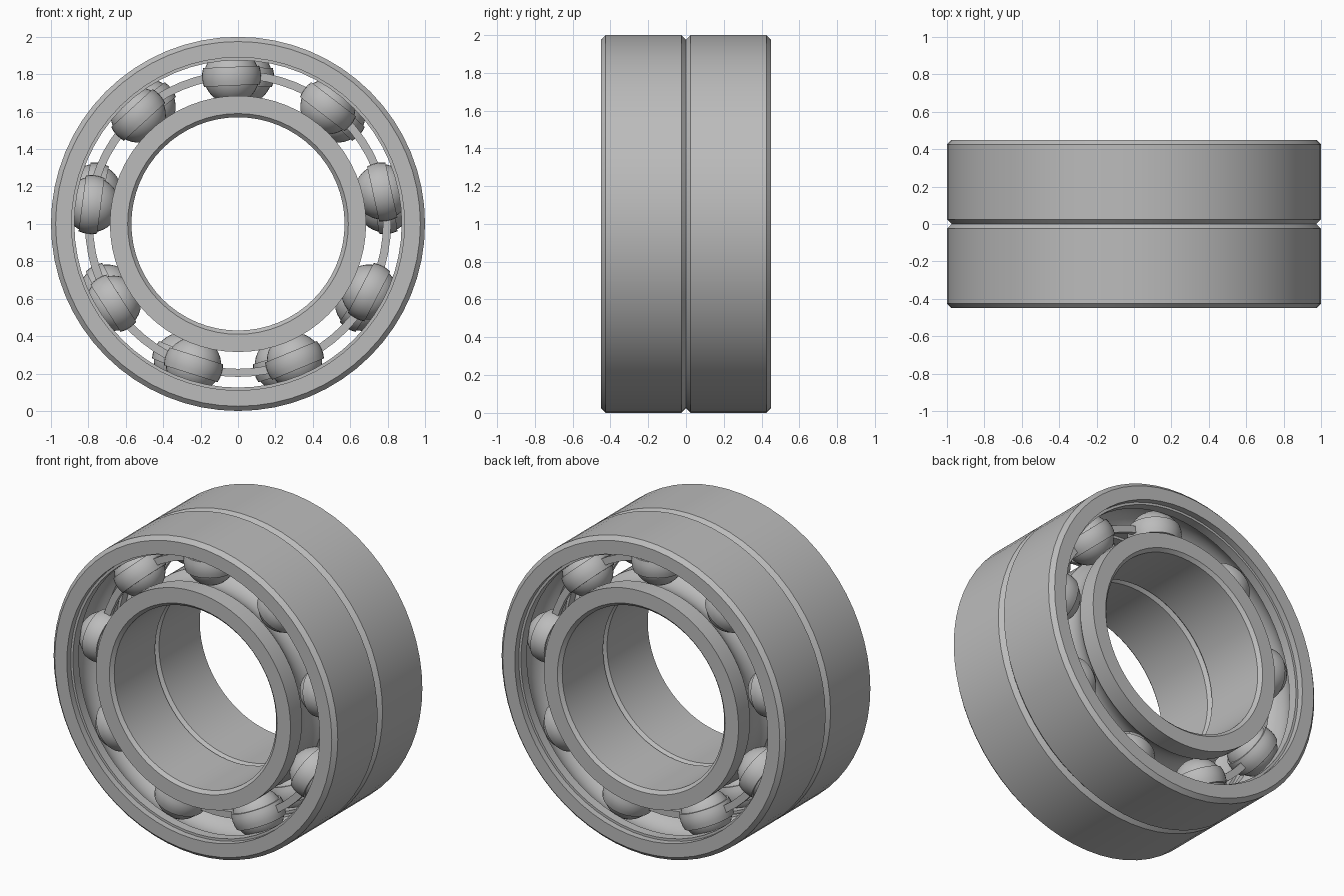
import bpy, bmesh
from math import radians, sin, cos, asin, pi
from mathutils import Matrix

if "Cube" in bpy.data.objects:
    bpy.data.objects.remove(bpy.data.objects["Cube"])

STEEL = (0.5, 0.5, 0.5, 1)
mat = bpy.data.materials.new("steel grey")
mat.use_nodes = True
mat.diffuse_color = STEEL
mat.node_tree.nodes["Principled BSDF"].inputs["Base Color"].default_value = STEEL

HALF = 0.225       # half the width of one bearing
PITCH = 0.79       # radius of the circle of ball centres
BALL = 0.148
RACE = 0.152       # groove radius
CHAMFER = 0.025
COUNT = 9
START = 92.5


def lathe(bm, profile, steps, matrix, closed=True):
    """Revolve (radius, height) points around z, then place with matrix."""
    rings = []
    for i in range(steps):
        a = 2 * pi * i / steps
        rings.append([bm.verts.new(matrix @ Matrix.Rotation(a, 4, 'Z')
                                   @ Matrix.Translation((r, 0, h)).to_translation())
                      for r, h in profile])
    n = len(profile)
    for i in range(steps):
        a, b = rings[i], rings[(i + 1) % steps]
        for j in range(n if closed else n - 1):
            k = (j + 1) % n
            bm.faces.new((a[j], b[j], b[k], a[k]))


def finish(name, bm):
    """Weld, orient and shade the mesh."""
    bmesh.ops.remove_doubles(bm, verts=bm.verts, dist=0.0001)
    bmesh.ops.recalc_face_normals(bm, faces=bm.faces)
    mesh = bpy.data.meshes.new(name)
    bm.to_mesh(mesh)
    bm.free()
    mesh.materials.append(mat)
    mesh.shade_smooth()
    mesh.set_sharp_from_angle(angle=radians(30))
    return mesh


def groove(land, side, steps=10):
    """Arc of the ball race, from +height to -height, cut into a land radius."""
    a0 = asin(abs(land - PITCH) / RACE)
    angles = [a0 + (pi - 2 * a0) * i / steps for i in range(steps + 1)]
    return [(PITCH + side * RACE * sin(a), RACE * cos(a)) for a in angles]


def mirrored(points):
    return points + [(r, -h) for r, h in reversed(points)]


def ring_mesh(name, outside, inside):
    bm = bmesh.new()
    lathe(bm, mirrored(outside) + inside, 64, Matrix.Rotation(pi / 2, 4, 'X'))
    return finish(name, bm)


# Outer ring: chamfered rim, stepped mouth and ball race
race = groove(0.875, 1)[::-1]
mouth = [(0.89, HALF), (0.89, HALF - 0.04), (0.875, HALF - 0.04)]
outer_inside = [(r, -h) for r, h in mouth] + race + mouth[::-1]
outer = ring_mesh("outer_ring", [(1 - CHAMFER, HALF), (1, HALF - CHAMFER)], outer_inside)

# Inner ring: chamfered bore and ball race
bore = [(0.59, -HALF), (0.57, -HALF + 0.02), (0.57, HALF - 0.02), (0.59, HALF)]
bm = bmesh.new()
lathe(bm, [(0.685, HALF)] + groove(0.685, -1) + [(0.685, -HALF)] + bore,
      64, Matrix.Rotation(pi / 2, 4, 'X'))
inner = finish("inner_ring", bm)

# Balls and the cage with a band around each ball
balls, cage = bmesh.new(), bmesh.new()
ball_profile = [(BALL * sin(pi * i / 16), BALL * cos(pi * i / 16)) for i in range(17)]
heights = [-0.05, -0.025, 0, 0.025, 0.05]
shell = lambda rad, h: ((rad * rad - h * h) ** 0.5, h)
band_profile = ([shell(0.158, h) for h in heights]
                + [shell(0.146, h) for h in reversed(heights)])
for i in range(COUNT):
    a = radians(START + 360 / COUNT * i)
    place = (Matrix.Translation((PITCH * cos(a), 0, PITCH * sin(a)))
             @ Matrix.Rotation(pi / 2 - a, 4, 'Y'))
    lathe(balls, ball_profile, 32, place, closed=False)
    lathe(cage, band_profile, 32, place)
lathe(cage, mirrored([(0.775, 0.015), (0.818, 0.015)]), 64,
      Matrix.Rotation(pi / 2, 4, 'X'))
ball_mesh, cage_mesh = finish("balls", balls), finish("cage", cage)

# Two bearings back to back, the second turned half round
for label, y, turn in (("front", -HALF, 0), ("back", HALF, pi)):
    for mesh in (outer, inner, ball_mesh, cage_mesh):
        ob = bpy.data.objects.new(label + "_" + mesh.name, mesh)
        ob.location = (0, y, 1)
        ob.rotation_euler = (0, 0, turn)
        bpy.context.collection.objects.link(ob)
